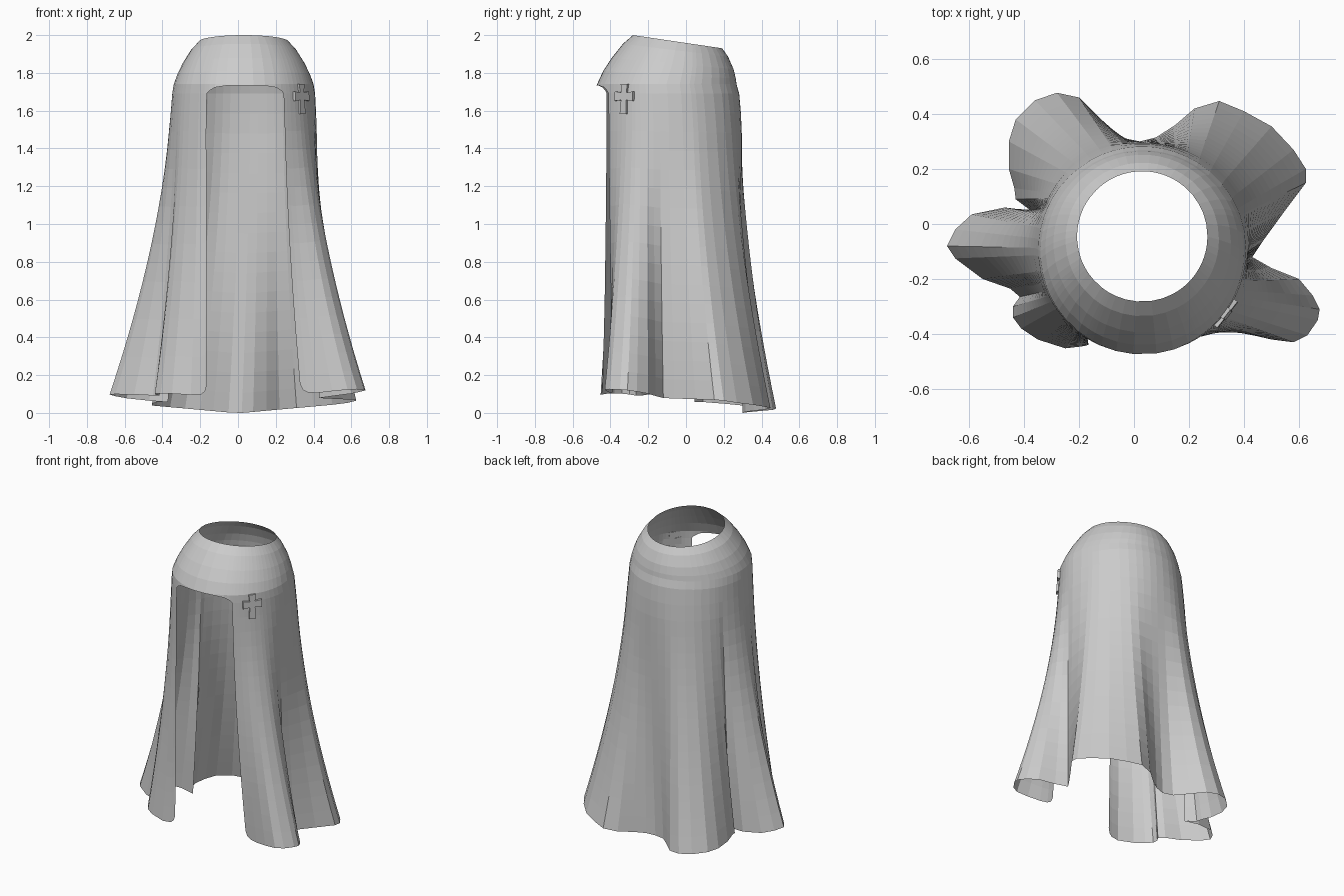
import bpy, bmesh, math
from mathutils import Vector

if "Cube" in bpy.data.objects:
    bpy.data.objects.remove(bpy.data.objects["Cube"])

CX = 0.03
# yoke rings from shoulder to neck: z, centre y, radius, backward tilt
RINGS = [(1.69, -.096, .378, 0), (1.74, -.102, .370, 0), (1.79, -.088, .352, .02),
         (1.85, -.071, .323, .03), (1.92, -.056, .279, .034), (1.965, -.045, .237, .035)]
# hem outline seen from above, from the left front edge round the back to the right one
HEM = [(-.165, -.44), (-.175, -.443), (-.195, -.446), (-.25, -.452), (-.35, -.42), (-.41, -.38),
       (-.44, -.34), (-.44, -.3), (-.415, -.265), (-.45, -.235), (-.55, -.2), (-.65, -.125),
       (-.68, -.08), (-.65, -.02), (-.59, .035), (-.47, .06), (-.37, .045), (-.43, .09),
       (-.435, .13), (-.455, .2), (-.455, .3), (-.43, .38), (-.36, .45), (-.28, .477), (-.2, .46),
       (-.13, .39), (-.05, .315), (.02, .3), (.08, .315), (.15, .36), (.22, .42),
       (.31, .447), (.4, .41), (.5, .355), (.58, .27), (.625, .2), (.625, .15),
       (.55, .05), (.47, -.06), (.43, -.12), (.5, -.16), (.6, -.2), (.65, -.26),
       (.675, -.31), (.668, -.35), (.63, -.405), (.58, -.43), (.5, -.42), (.42, -.4), (.37, -.39),
       (.345, -.387), (.333, -.386)]
LIFT = [.06, .025, .008]      # rounded hem corners at the front opening
A0, A1 = 239.0, -56.0         # opening edges on the shoulder ring, degrees
ROWS = 16


def ring_point(a, ring, z=None):
    h, cy, r, tilt = ring
    a = math.radians(a)
    return Vector((CX + r * math.cos(a), cy + r * math.sin(a),
                   (h if z is None else z) - tilt * math.sin(a)))


def hem_angles():
    """Spread hem points around the shoulder: half by direction, half by length."""
    arc = [0]
    for p, q in zip(HEM, HEM[1:]):
        arc.append(arc[-1] + math.dist(p, q))
    out = []
    for (x, y), s in zip(HEM, arc):
        polar = math.degrees(math.atan2(y + .09, x - CX))
        if polar < -90:
            polar += 360
        out.append(.5 * polar + .5 * (A0 + (A1 - A0) * s / arc[-1]))
    lo, hi = out[0], out[-1]
    return [A0 + (A1 - A0) * (a - lo) / (hi - lo) for a in out]


def finish(bm, name):
    bmesh.ops.recalc_face_normals(bm, faces=bm.faces)
    me = bpy.data.meshes.new(name)
    bm.to_mesh(me)
    bm.free()
    ob = bpy.data.objects.new(name, me)
    bpy.context.collection.objects.link(ob)
    return ob


# Cloak: draped columns under the yoke
bm = bmesh.new()
columns = []
for i, (a, (x, y)) in enumerate(zip(hem_angles(), HEM)):
    hem_z = .013 + .09 * abs(x) - .10 * (min(y, .3) - .15)
    edge = min(i, len(HEM) - 1 - i)
    end_z = hem_z + (LIFT[edge] if edge < 3 else 0)
    col = []
    for k in range(ROWS, 0, -1):
        z = 1.69 + (end_z - 1.69) * k / ROWS
        w = ((1.69 - z) / (1.69 - hem_z)) ** 1.65
        swell = min(1, (1.69 - z) / .15)      # shoulder rounds into the drape
        top = ring_point(a, (z, -.096 + .006 * swell, .378 + .007 * swell, 0))
        col.append(bm.verts.new(top.lerp(Vector((x, y, z)), w)))
    col += [bm.verts.new(ring_point(a, r)) for r in RINGS]
    columns.append(col)

# Front of the yoke above the opening, with an arched rim
for e in (.03, .11, .25, .4, .6, .75, .89, .97):
    a = A1 + (A0 - 360 - A1) * e
    d = abs(2 * e - 1)
    rim = 1.735 - .012 * d ** 2 - .033 * d ** 8
    columns.append([None] * ROWS + [bm.verts.new(ring_point(a, RINGS[0], rim))] +
                   [bm.verts.new(ring_point(a, r)) for r in RINGS[1:]])

for c, d in zip(columns, columns[1:] + columns[:1]):
    for k in range(len(c) - 1):
        quad = (c[k], d[k], d[k + 1], c[k + 1])
        if None not in quad:
            bm.faces.new(quad)
finish(bm, "cloak")

# Cross clasp on the right front shoulder, leaning in with the shoulder
half = [(.022, .08), (.017, .036), (.06, .042), (.06, -.008), (.017, -.004), (.022, -.078)]
outline = half + [(-u, v) for u, v in reversed(half)]
out = Vector((.31, -.24, 0)).normalized()
side = Vector((-out.y, out.x, 0))
up = (Vector((0, 0, 1)) - out * .06).normalized()
centre = Vector((CX, -.09, 1.66)) + out * .378
bm = bmesh.new()
face = bm.faces.new([bm.verts.new(centre + side * u + up * v) for u, v in outline])
ext = bmesh.ops.extrude_face_region(bm, geom=[face])
bmesh.ops.translate(bm, vec=out * .016, verts=[v for v in ext["geom"] if isinstance(v, bmesh.types.BMVert)])
finish(bm, "cross_clasp")
